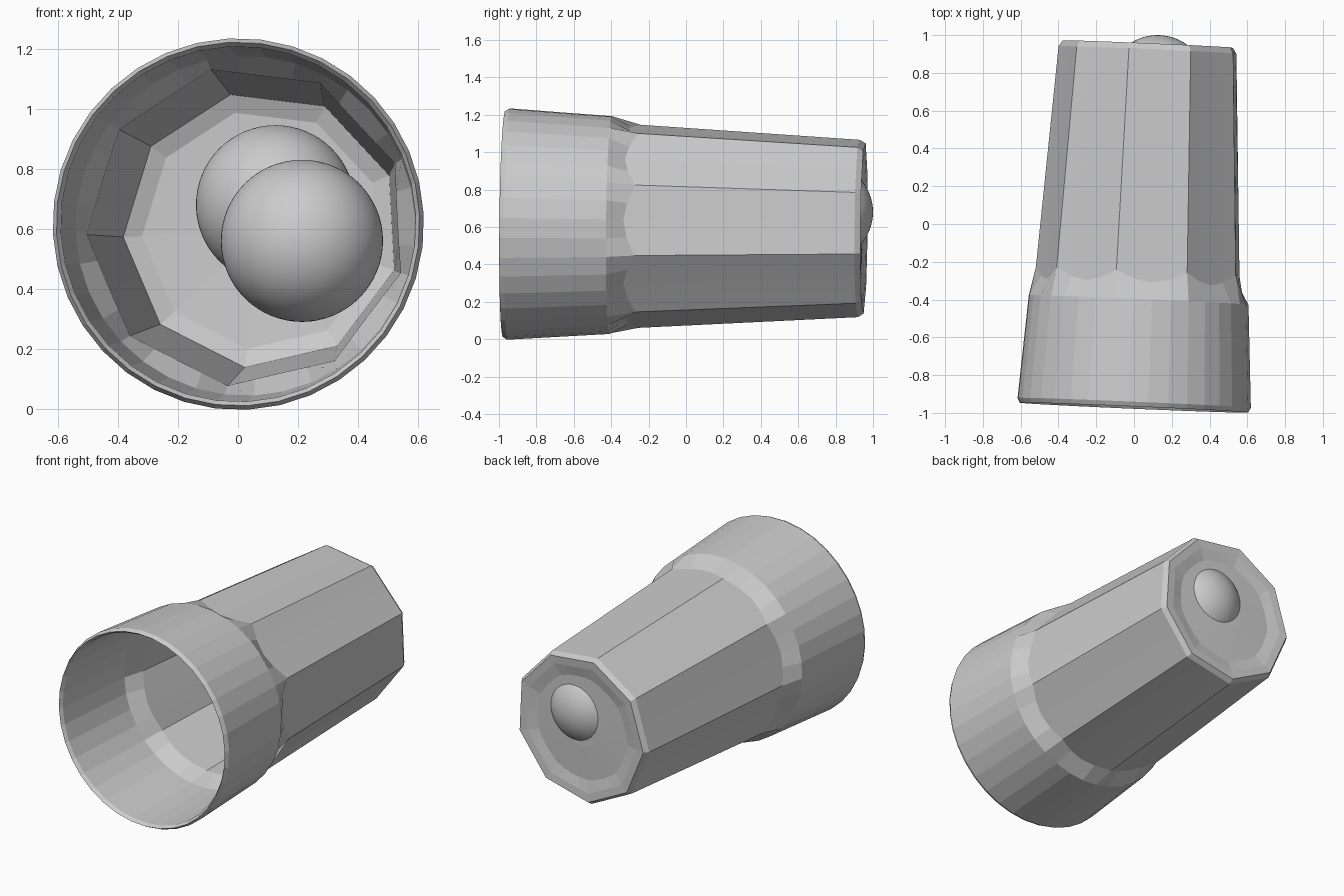
import bpy, bmesh, math
from mathutils import Vector

if "Cube" in bpy.data.objects:
    bpy.data.objects.remove(bpy.data.objects["Cube"])

SIDES, PER = 9, 4                      # nine flat facets, four segments each
N = SIDES * PER
FIRST = math.radians(103)              # direction of the first facet corner
FRONT = Vector((0, -0.972, 0.616))     # centre of the mouth
BACK = Vector((0.083, 0.954, 0.596))   # centre of the base
AXIS = (BACK - FRONT).normalized()
U = Vector((1, 0, 0)) - AXIS * AXIS.x
U.normalize()
W = U.cross(AXIS)                      # points up


def ring(bm, s, r, flat, arch=0.0):
    """Cross-section at distance s: flat=0 is round, flat=1 is nine-sided."""
    verts = []
    for i in range(N):
        t = (i % PER) / PER            # position along one facet
        half = math.pi / SIDES
        off = (2 * t - 1) * half
        poly = r * math.cos(half) / math.cos(off)
        rad = r * (1 - flat) + poly * flat
        a = FIRST + 2 * math.pi * i / N
        d = s - arch * math.sin(math.pi * t)
        verts.append(bm.verts.new(FRONT + AXIS * d + (U * math.cos(a) + W * math.sin(a)) * rad))
    return verts


def tumbler():
    # distance, corner radius, flatness, facet arch: inner floor to mouth to outer base
    profile = [
        (1.865, 0.15, 0, 0), (1.855, 0.40, 1, 0), (1.83, 0.462, 1, 0),
        (0.71, 0.535, 1, 0.05), (0.57, 0.566, 0, 0), (0.02, 0.592, 0, 0),
        (0.0, 0.606, 0, 0), (0.025, 0.619, 0, 0), (0.57, 0.583, 0, 0),
        (0.72, 0.552, 1, 0.06), (1.895, 0.482, 1, 0), (1.926, 0.462, 1, 0),
        (1.922, 0.41, 1, 0), (1.907, 0.33, 0.3, 0), (1.912, 0.12, 0, 0),
    ]
    bm = bmesh.new()
    rings = [ring(bm, *p) for p in profile]
    for a, b in zip(rings, rings[1:]):
        for i in range(N):
            j = (i + 1) % N
            bm.faces.new((a[i], a[j], b[j], b[i]))
    bm.faces.new(rings[0])
    bm.faces.new(rings[-1])
    bmesh.ops.recalc_face_normals(bm, faces=bm.faces)
    mesh = bpy.data.meshes.new("tumbler")
    bm.to_mesh(mesh)
    bm.free()
    bpy.context.collection.objects.link(bpy.data.objects.new("tumbler", mesh))


def ball(name, centre, radius):
    bpy.ops.mesh.primitive_uv_sphere_add(segments=64, ring_count=32, radius=radius, location=centre)
    bpy.context.object.name = name
    bpy.ops.object.shade_smooth()


# Faceted cup lying on its side
tumbler()

# Two balls inside, the rear one poking through the base
ball("rear_ball", (0.125, 0.735, 0.68), 0.265)
ball("front_ball", (0.213, 0.42, 0.56), 0.27)
